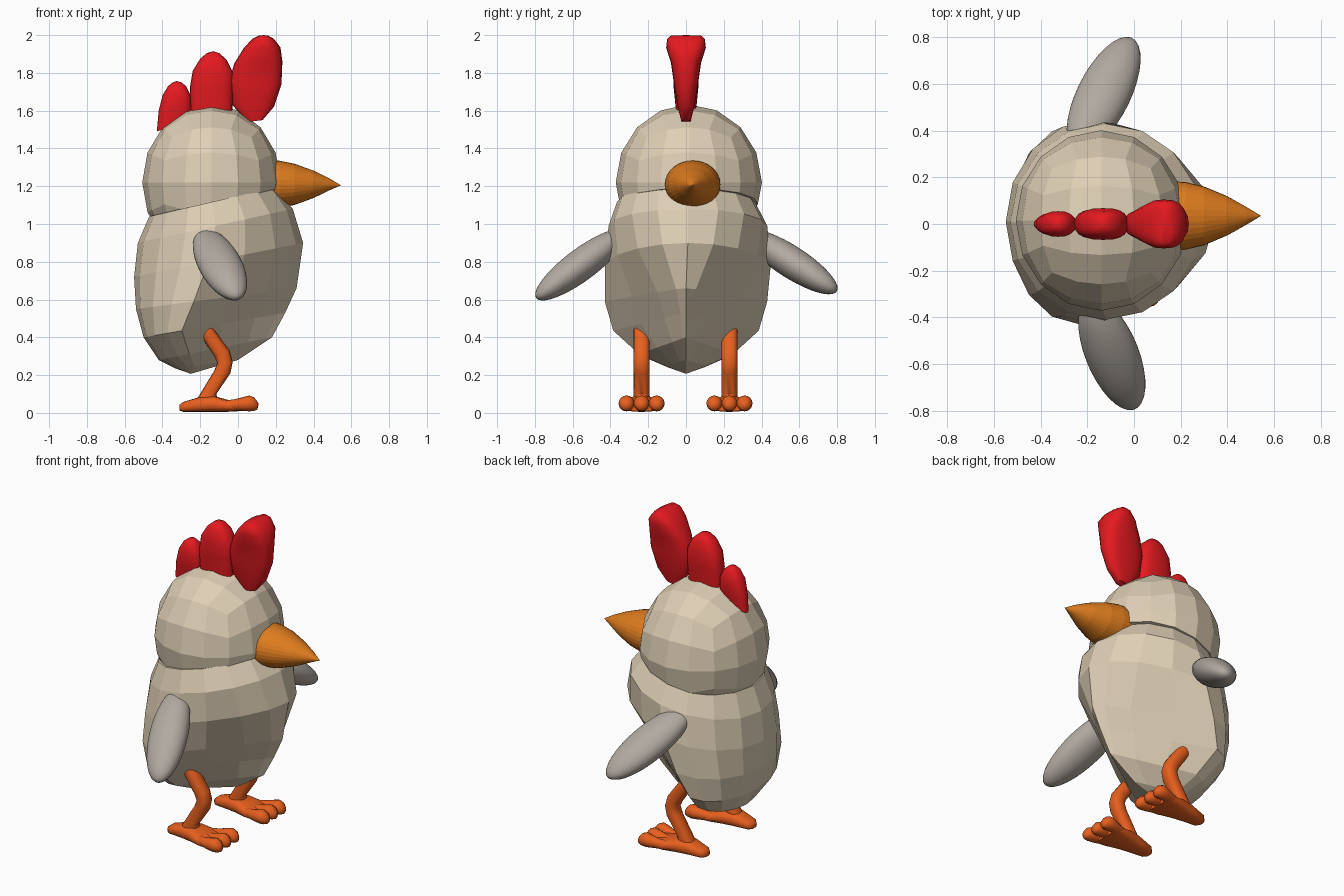
import bpy, bmesh, math
from mathutils import Vector, Matrix

if "Cube" in bpy.data.objects:
    bpy.data.objects.remove(bpy.data.objects["Cube"])


def mat(name, col):
    m = bpy.data.materials.new(name)
    m.diffuse_color = (*col, 1)
    m.use_nodes = True
    m.node_tree.nodes["Principled BSDF"].inputs["Base Color"].default_value = m.diffuse_color
    return m


CREAM = mat("cream", (0.73, 0.62, 0.46))
GREY = mat("grey", (0.44, 0.40, 0.355))
RED = mat("red", (0.78, 0.010, 0.014))
AMBER = mat("amber", (0.73, 0.20, 0.013))
ORANGE = mat("orange", (0.80, 0.115, 0.013))


def finish(bm, name, material, smooth=None):
    bmesh.ops.recalc_face_normals(bm, faces=bm.faces)
    me = bpy.data.meshes.new(name)
    bm.to_mesh(me)
    bm.free()
    ob = bpy.data.objects.new(name, me)
    bpy.context.collection.objects.link(ob)
    me.materials.append(material)
    if smooth:
        bpy.ops.object.select_all(action='DESELECT')
        ob.select_set(True)
        bpy.context.view_layer.objects.active = ob
        bpy.ops.object.shade_smooth_by_angle(angle=math.radians(smooth))
    return ob


def pair(back, front, hw, y=0.0, keel=0.0, widest=0.5):
    """Ring spanning two (x, z) points in side view, with half width hw."""
    b, f = Vector((back[0], y, back[1])), Vector((front[0], y, front[1]))
    return b.lerp(f, widest), (f - b) * (1 - widest), Vector((0, hw, 0)), keel, (f - b) * widest


def ring(c, u, v):
    return c, u, v, 0, u


def loft(name, rings, material, n=16, tip=None, smooth=None, power=1.0):
    bm = bmesh.new()
    loops = []
    for c, u, v, keel, u_back in rings:
        loop = []
        for i in range(n):
            a = 2 * math.pi * i / n
            co, s = [math.copysign(abs(t) ** power, t) if abs(t) > 1e-6 else 0
                     for t in (math.cos(a), math.sin(a))]
            if co > 0:  # sharpen the front into a keel
                s = (1 - keel) * s + keel * math.copysign(1 - co, s)
            loop.append(bm.verts.new(c + (u if co > 0 else u_back) * co + v * s))
        loops.append(loop)
    for a, b in zip(loops, loops[1:]):
        for i in range(n):
            j = (i + 1) % n
            bm.faces.new((a[i], a[j], b[j], b[i]))
    bm.faces.new(loops[0])
    if tip:
        t = bm.verts.new(tip)
        for i in range(n):
            bm.faces.new((loops[-1][i], loops[-1][(i + 1) % n], t))
    else:
        bm.faces.new(loops[-1])
    return finish(bm, name, material, smooth)


# Body: tilted faceted egg, two flat panels meet in a keel on the lower breast
loft("body", [
    pair((-.47, 1.04), (.20, 1.195), .365),
    pair((-.53, .90), (.29, 1.08), .42, .01),
    pair((-.55, .72), (.345, .90), .44, .01, .25, .44),
    pair((-.54, .55), (.31, .66), .43, 0, .85, .36),
    pair((-.50, .40), (.25, .53), .385, 0, 1, .27),
    pair((-.42, .28), (.18, .40), .25, 0, 1, .27),
    pair((-.33, .235), (0, .28), .11, 0, 1, .3),
], CREAM, 16, (-.25, 0, .207))

# Head: faceted quad ball cut off along the sloping neck line
bm = bmesh.new()
bmesh.ops.create_cube(bm, size=2)
bmesh.ops.subdivide_edges(bm, edges=bm.edges[:], cuts=3, use_grid_fill=True)
for v in bm.verts:
    d = Vector([math.tan(c * math.pi / 4) for c in v.co]).normalized()
    v.co = Vector((-.14 + d.x * .367, .015 + d.y * .387, 1.22 + d.z * .413))
bmesh.ops.bisect_plane(bm, geom=bm.verts[:] + bm.edges[:] + bm.faces[:],
                       plane_co=(-.48, 0, 1.025), plane_no=(.16, 0, -.68),
                       clear_outer=True)
bmesh.ops.holes_fill(bm, edges=[e for e in bm.edges if e.is_boundary], sides=0)
finish(bm, "head", CREAM)

# Beak: bulging cone, slightly off centre
loft("beak", [ring(Vector((x, .035, 1.21)), Vector((0, .145 * k, 0)), Vector((0, 0, .125 * k)))
              for x, k in ((.10, 1.04), (.22, 1), (.30, .87), (.40, .58), (.48, .27))],
     AMBER, 32, (.545, .035, 1.205))

# Comb: three lobes
loft("comb_front", [
    pair((.05, 1.54), (.13, 1.55), .025), pair((-.03, 1.63), (.19, 1.62), .045),
    pair((-.045, 1.76), (.23, 1.74), .065), pair((-.02, 1.85), (.235, 1.86), .08),
    pair((.03, 1.93), (.225, 1.935), .105), pair((.075, 1.98), (.19, 1.98), .10),
    pair((.11, 1.997), (.16, 1.997), .08),
], RED, 20, (.135, 0, 2.0), 50, .75)
loft("comb_middle", [
    pair((-.25, 1.57), (-.03, 1.57), .05), pair((-.255, 1.72), (-.025, 1.72), .065),
    pair((-.24, 1.81), (-.025, 1.80), .068), pair((-.20, 1.875), (-.06, 1.87), .055),
    pair((-.165, 1.905), (-.10, 1.905), .035),
], RED, 20, (-.13, 0, 1.915), 50, .75)
loft("comb_back", [
    pair((-.43, 1.49), (-.25, 1.55), .035), pair((-.42, 1.60), (-.245, 1.60), .05),
    pair((-.40, 1.68), (-.25, 1.68), .055), pair((-.37, 1.73), (-.275, 1.73), .042),
    pair((-.345, 1.75), (-.30, 1.75), .025),
], RED, 20, (-.325, 0, 1.757), 50, .85)


# Wings: flattened ellipsoids hanging outward
def wing(name, centre, direction):
    a = Vector(direction).normalized()
    w = Vector((1, 0, 0))
    w = (w - a * w.dot(a)).normalized()
    t = a.cross(w)
    basis = Matrix((a * .31, w * .115, t * .085)).transposed().to_4x4()
    bm = bmesh.new()
    bmesh.ops.create_uvsphere(bm, u_segments=32, v_segments=20, radius=1,
                              matrix=Matrix.Translation(centre) @ basis)
    finish(bm, name, GREY, 60)


wing("wing_right", (-.095, -.555, .785), (.17, -.43, -.32))
wing("wing_left", (-.13, .555, .80), (.22, .45, -.29))

# Legs, feet and toes
for side, y in (("right", -.235), ("left", .23)):
    loft("leg_" + side, [
        pair((-.195, .405), (-.14, .46), .043, y), pair((-.125, .30), (-.045, .33), .043, y),
        pair((-.11, .265), (-.028, .27), .043, y), pair((-.125, .225), (-.04, .21), .043, y),
        pair((-.21, .085), (-.115, .10), .043, y), pair((-.23, .04), (-.10, .05), .045, y),
    ], ORANGE, 16, None, 50, .8)
    loft("foot_" + side, [
        ring(Vector((x, y, (lo + hi) / 2)), Vector((0, 0, (hi - lo) / 2)), Vector((0, hw, 0)))
        for x, lo, hi, hw in ((-.31, .012, .042, .025), (-.29, .006, .058, .045),
                              (-.20, .005, .085, .06), (-.13, .005, .09, .075),
                              (-.05, .006, .068, .095), (.02, .01, .055, .10))
    ], ORANGE, 16, None, 50, .7)
    for k, dy in enumerate((-.08, 0, .08)):
        loft(f"toe_{side}_{k + 1}", [
            ring(Vector((x, y + dy * s, .027 + r * .55)), Vector((0, r, 0)), Vector((0, 0, r)))
            for x, r, s in ((-.10, .022, .7), (-.02, .029, .9), (.03, .037, 1),
                            (.06, .042, 1), (.085, .036, 1), (.102, .022, 1))
        ], ORANGE, 16, (.11, y + dy, .047), 60)
